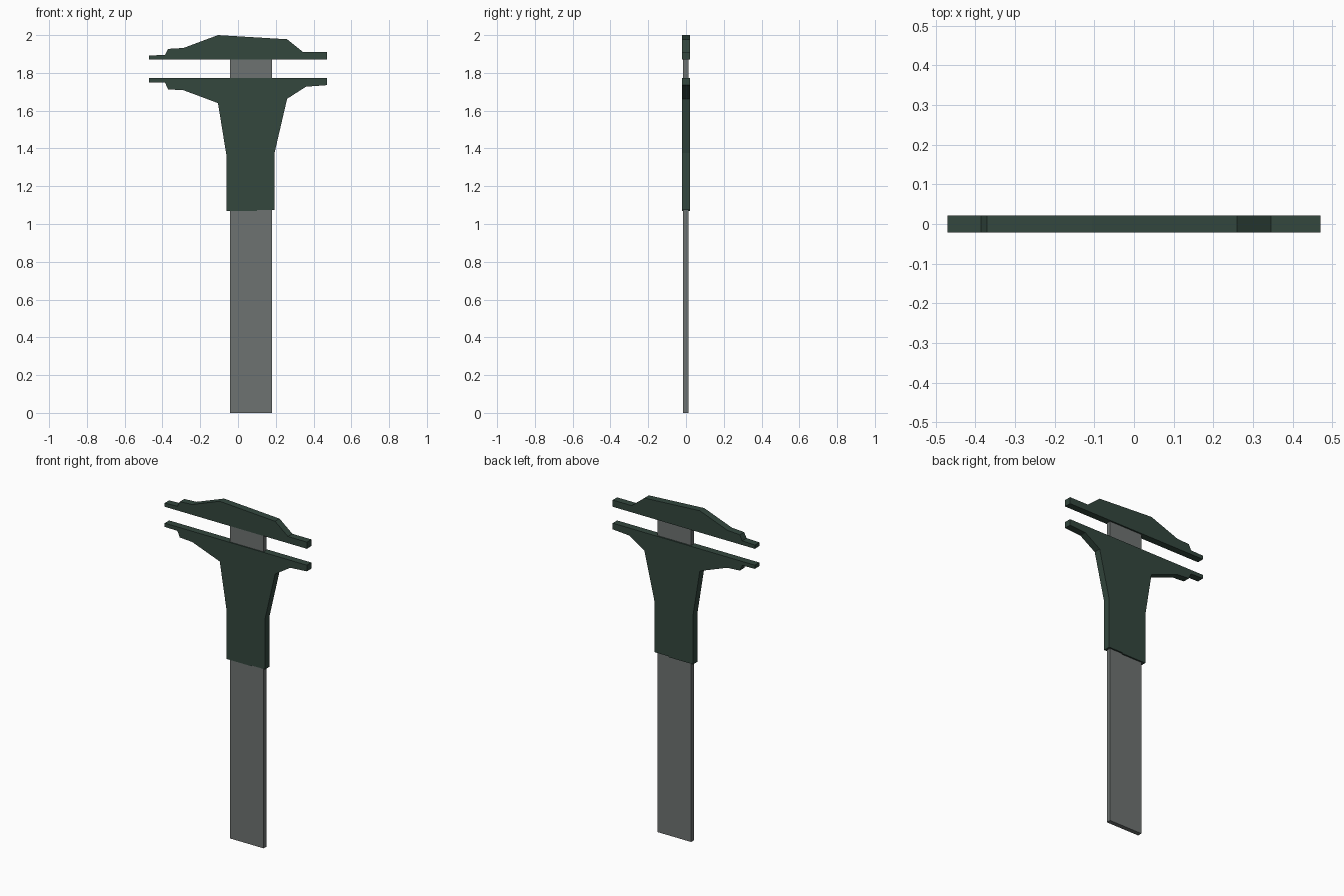
import bpy
import bmesh

if "Cube" in bpy.data.objects:
    bpy.data.objects.remove(bpy.data.objects["Cube"])


def material(name, rgb):
    m = bpy.data.materials.new(name)
    m.diffuse_color = (*rgb, 1)
    m.use_nodes = True
    m.node_tree.nodes["Principled BSDF"].inputs["Base Color"].default_value = m.diffuse_color
    return m


green = material("dark green", (0.033, 0.063, 0.048))
grey = material("steel grey", (0.155, 0.170, 0.166))


def plate(name, profile, y0, y1, mat):
    """Extrude a front (x, z) outline from y0 to y1."""
    bm = bmesh.new()
    face = bm.faces.new([bm.verts.new((x, y0, z)) for x, z in profile])
    ext = bmesh.ops.extrude_face_region(bm, geom=[face])
    moved = [g for g in ext["geom"] if isinstance(g, bmesh.types.BMVert)]
    bmesh.ops.translate(bm, verts=moved, vec=(0, y1 - y0, 0))
    bmesh.ops.recalc_face_normals(bm, faces=bm.faces)
    me = bpy.data.meshes.new(name)
    bm.to_mesh(me)
    bm.free()
    me.materials.append(mat)
    ob = bpy.data.objects.new(name, me)
    bpy.context.collection.objects.link(ob)


# Fixed jaw at the top
plate("fixed_jaw", [
    (-0.47, 1.87), (0.47, 1.87), (0.47, 1.91), (0.345, 1.91), (0.26, 1.978),
    (-0.106, 2.0), (-0.288, 1.932), (-0.37, 1.927), (-0.386, 1.895),
    (-0.47, 1.892)], -0.021, 0.021, green)

# Sliding jaw with its sleeve
plate("sliding_jaw", [
    (-0.47, 1.772), (-0.47, 1.75), (-0.386, 1.748), (-0.37, 1.713),
    (-0.288, 1.708), (-0.106, 1.64), (-0.062, 1.368), (-0.062, 1.07),
    (0.1, 1.07), (0.1, 1.075), (0.193, 1.075), (0.193, 1.375),
    (0.26, 1.663), (0.36, 1.727), (0.47, 1.735), (0.47, 1.772)],
    -0.021, 0.021, green)

# Long flat beam, running through the sleeve into the fixed jaw
plate("beam", [(-0.042, 0), (0.18, 0), (0.18, 1.88), (-0.042, 1.88)],
      -0.015, 0.012, grey)
